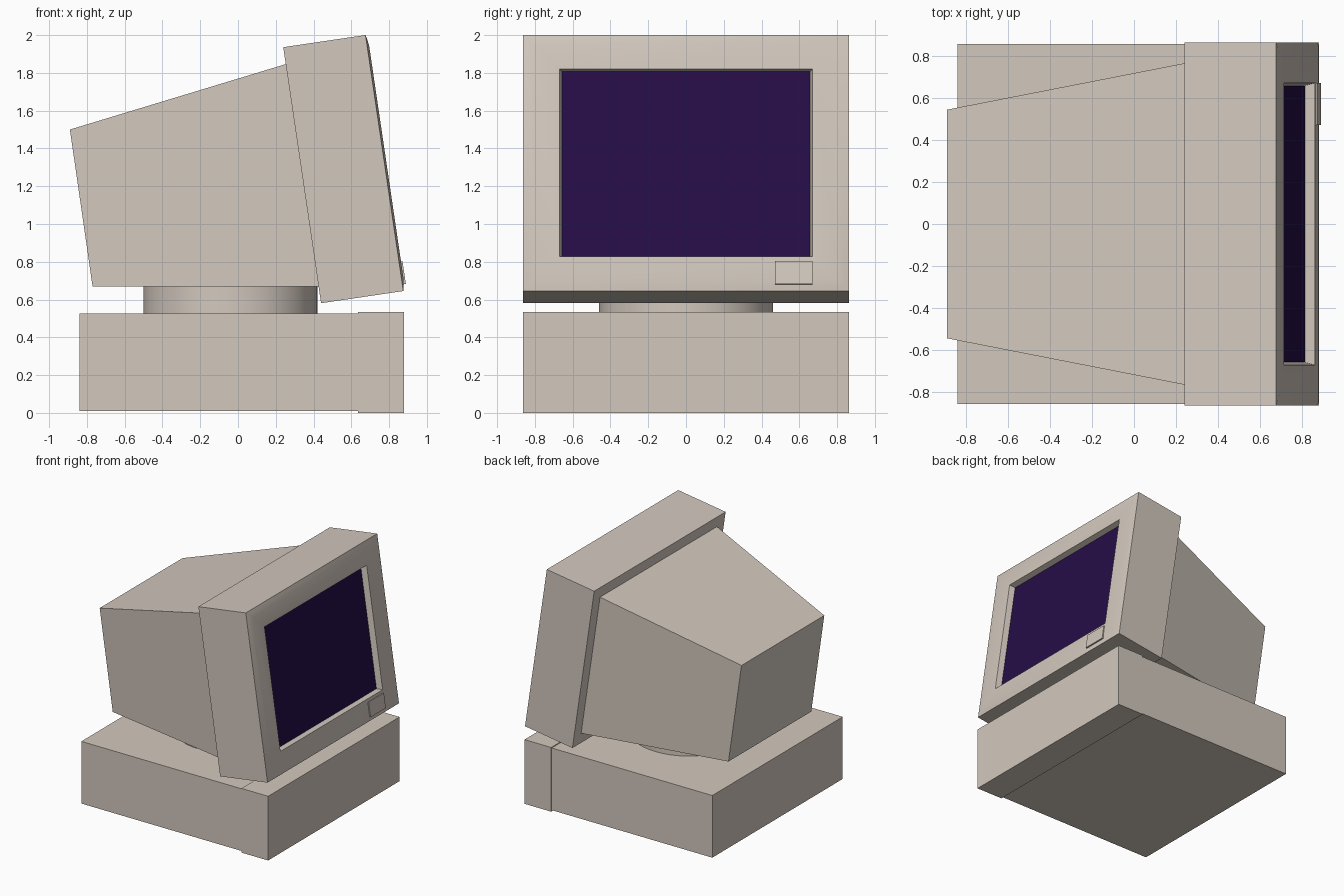
import bpy, bmesh, math
from mathutils import Matrix, Vector

cube = bpy.data.objects.get("Cube")
if cube:
    bpy.data.objects.remove(cube, do_unlink=True)


def material(name, rgb):
    m = bpy.data.materials.new(name)
    m.use_nodes = True
    m.diffuse_color = (*rgb, 1)
    m.node_tree.nodes["Principled BSDF"].inputs["Base Color"].default_value = (*rgb, 1)
    return m


beige = material("beige plastic", (0.65, 0.58, 0.515))
violet = material("dark violet glass", (0.019, 0.004, 0.062))


def finish(name, bm, mat, matrix=None, smooth=False):
    bmesh.ops.recalc_face_normals(bm, faces=bm.faces)
    mesh = bpy.data.meshes.new(name)
    bm.to_mesh(mesh)
    bm.free()
    if matrix:
        mesh.transform(matrix)
    mesh.materials.append(mat)
    ob = bpy.data.objects.new(name, mesh)
    bpy.context.collection.objects.link(ob)
    if smooth:
        bpy.ops.object.select_all(action='DESELECT')
        ob.select_set(True)
        bpy.context.view_layer.objects.active = ob
        bpy.ops.object.shade_smooth_by_angle(angle=math.radians(30))
    return ob


def rect(x, half_y, z0, z1):
    """Rectangular ring facing x."""
    return [Vector(p) for p in ((x, -half_y, z0), (x, half_y, z0),
                                (x, half_y, z1), (x, -half_y, z1))]


def loft(rings):
    """Closed solid through a series of four-cornered rings."""
    bm = bmesh.new()
    loops = [[bm.verts.new(p) for p in ring] for ring in rings]
    for a, b in zip(loops, loops[1:]):
        for i in range(4):
            j = (i + 1) % 4
            bm.faces.new((a[i], a[j], b[j], b[i]))
    bm.faces.new(loops[0])
    bm.faces.new(loops[-1])
    return bm


def box(x0, x1, y0, y1, z0, z1):
    bm = bmesh.new()
    size = Matrix.Diagonal((x1 - x0, y1 - y0, z1 - z0, 1))
    centre = Matrix.Translation(((x0 + x1) / 2, (y0 + y1) / 2, (z0 + z1) / 2))
    bmesh.ops.create_cube(bm, size=1, matrix=centre @ size)
    return bm


# Computer case: main body and a slightly larger front panel
finish("case_body", box(-0.84, 0.64, -0.855, 0.855, 0.01, 0.526), beige)
finish("case_front_panel", box(0.635, 0.88, -0.862, 0.862, 0, 0.533), beige)

# Round swivel stand
bm = bmesh.new()
bmesh.ops.create_cone(bm, cap_ends=True, segments=48, radius1=0.46, radius2=0.46,
                      depth=0.16, matrix=Matrix.Translation((-0.04, 0, 0.6)))
finish("swivel_stand", bm, beige, smooth=True)

# Tapered rear housing of the monitor
back = [Vector(p) for p in ((-0.77, -0.543, 0.67), (-0.77, 0.543, 0.67),
                            (-0.89, 0.543, 1.5), (-0.89, -0.543, 1.5))]
front = [Vector(p) for p in ((0.43, -0.767, 0.67), (0.43, 0.767, 0.67),
                             (0.255, 0.767, 1.847), (0.255, -0.767, 1.847))]
finish("monitor_housing", loft([back, front]), beige)

# Tilted monitor front, built upright from its lower front edge
tilt = Matrix.Translation((0.875, 0, 0.645)) @ Matrix.Rotation(math.radians(-8.4), 4, 'Y')
W, H = 0.862, 1.37
rings = [rect(-0.44, W, 0, H)]
for inset, bulge in ((0, 0), (0.025, 0.006), (0.06, 0.011)):
    rings.append(rect(bulge, W - inset, inset, H - inset))
rings += [rect(0.011, 0.67, 0.182, 1.187), rect(-0.04, 0.657, 0.19, 1.179)]
finish("monitor_bezel", loft(rings), beige, tilt, smooth=True)

# Screen glass at the bottom of the recess
finish("screen", box(-0.045, -0.036, -0.657, 0.657, 0.19, 1.179), violet, tilt)

# Power button
finish("power_button", box(0, 0.019, 0.47, 0.67, 0.035, 0.157), beige, tilt)
